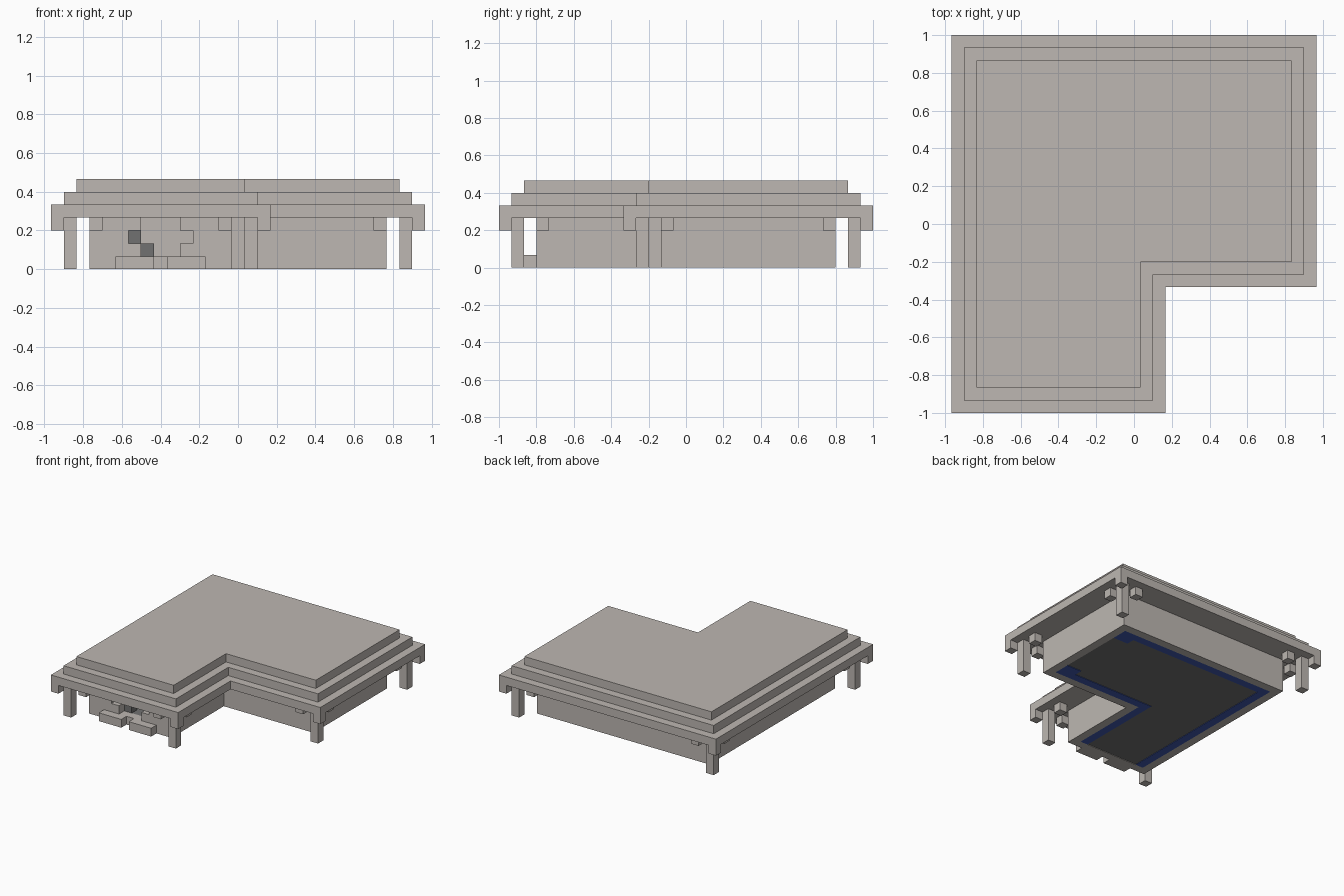
import bpy
import bmesh
from mathutils import Vector

cube = bpy.data.objects.get("Cube")
if cube:
    bpy.data.objects.remove(cube, do_unlink=True)

U = 1 / 15                       # one block
CENTRE = Vector((14.5, 15, 0))   # plan centre in blocks


def material(name, rgb):
    m = bpy.data.materials.new(name)
    m.use_nodes = True
    colour = (*rgb, 1)
    m.diffuse_color = colour
    m.node_tree.nodes["Principled BSDF"].inputs["Base Color"].default_value = colour
    return m


STONE = material("pale stone", (0.51, 0.475, 0.445))
DARK = material("dark grey", (0.165, 0.165, 0.165))
NAVY = material("navy blue", (0.05, 0.10, 0.42))


def finish(name, bm, mat):
    for v in bm.verts:
        v.co = (v.co - CENTRE) * U
    bmesh.ops.recalc_face_normals(bm, faces=bm.faces)
    mesh = bpy.data.meshes.new(name)
    bm.to_mesh(mesh)
    bm.free()
    mesh.materials.append(mat)
    ob = bpy.data.objects.new(name, mesh)
    bpy.context.collection.objects.link(ob)
    return ob


def box(name, lo, hi, mat=STONE):
    bm = bmesh.new()
    bmesh.ops.create_cube(bm, size=1)
    lo, hi = Vector(lo), Vector(hi)
    for v in bm.verts:
        v.co = Vector(l + (h - l) * (c + 0.5) for l, h, c in zip(lo, hi, v.co))
    return finish(name, bm, mat)


def outline(d):
    """L-shaped plan, inset by d blocks."""
    return [(d, d), (17 - d, d), (17 - d, 10 + d), (29 - d, 10 + d),
            (29 - d, 30 - d), (d, 30 - d)]


def slab(name, inset, z0, z1, mat=STONE):
    bm = bmesh.new()
    low = [bm.verts.new((x, y, z0)) for x, y in outline(inset)]
    face = bm.faces.new(low)
    top = bmesh.ops.extrude_face_region(bm, geom=[face], use_keep_orig=True)["geom"]
    for v in top:
        if isinstance(v, bmesh.types.BMVert):
            v.co.z = z1
    return finish(name, bm, mat)


def ring(name, inset, z0, z1):
    """Wall one block thick that follows the plan."""
    bm = bmesh.new()
    loops = [[bm.verts.new((x, y, z)) for x, y in outline(d)]
             for d, z in ((inset, z0), (inset, z1), (inset + 1, z1), (inset + 1, z0))]
    for k in range(4):
        a, b = loops[k], loops[(k + 1) % 4]
        for i in range(6):
            j = (i + 1) % 6
            bm.faces.new((a[i], a[j], b[j], b[i]))
    return finish(name, bm, STONE)


# Stepped roof
for k, name in enumerate(("roof_eaves", "roof_middle", "roof_top")):
    slab(name, k, 4 + k, 5 + k)

# Outer walls with the stepped doorway cut out of the front
walls = ring("walls", 3, 0, 4)
cutters = [box("door_cutter", (7, 2, 1), (10, 4.5, 4.5)),
           box("door_side_cutter", (6, 1.5, 2), (11, 5, 3))]
for cutter in cutters:
    cutter.hide_render = True
    mod = walls.modifiers.new("doorway", "BOOLEAN")
    mod.operation = "DIFFERENCE"
    mod.solver = "EXACT"
    mod.object = cutter
bpy.context.view_layer.update()
cut = bpy.data.meshes.new_from_object(
    walls.evaluated_get(bpy.context.evaluated_depsgraph_get()))
walls.modifiers.clear()
walls.data = cut
for cutter in cutters:
    bpy.data.objects.remove(cutter, do_unlink=True)

# Dark floor and the dark blocks just inside the doorway
slab("floor", 4, 0.06, 1, DARK)
box("inner_block_upper", (5, 4, 2), (7, 5, 3), DARK)
box("inner_block_lower", (7, 4, 1), (8, 5, 2), DARK)

# Navy border on the underside of the floor
for name, x0, y0, x1, y1 in (
        ("back", 5, 25, 23, 26), ("right", 4, 4, 5, 26),
        ("wing", 12, 4, 13, 14), ("notch", 12, 14, 23, 15),
        ("back_corner", 23, 24, 25, 26), ("front_corner", 23, 14, 25, 16)):
    box("floor_border_" + name, (x0, y0, 0), (x1, y1, 0.08), NAVY)

# Corner posts, each with a drop block outside and two hanging blocks inward
corners = {"front_right": (1, 1, 1, 1), "front_middle": (15, 1, -1, 1),
           "wing_left": (27, 11, -1, 1), "back_left": (27, 28, -1, -1),
           "back_right": (1, 28, 1, -1)}
for name, (x, y, sx, sy) in corners.items():
    box(name + "_post", (x, y, 0), (x + 1, y + 1, 4))
    for part, dx, dy in (("drop", -sx, -sy), ("hanger_x", 2 * sx, 0),
                         ("hanger_y", 0, 2 * sy)):
        box(f"{name}_{part}", (x + dx, y + dy, 3), (x + dx + 1, y + dy + 1, 4))

# Low blocks on both sides of the door
for name, x in (("right", 5), ("left", 9)):
    box("door_step_" + name, (x, 2, 0), (x + 3, 3, 1))
